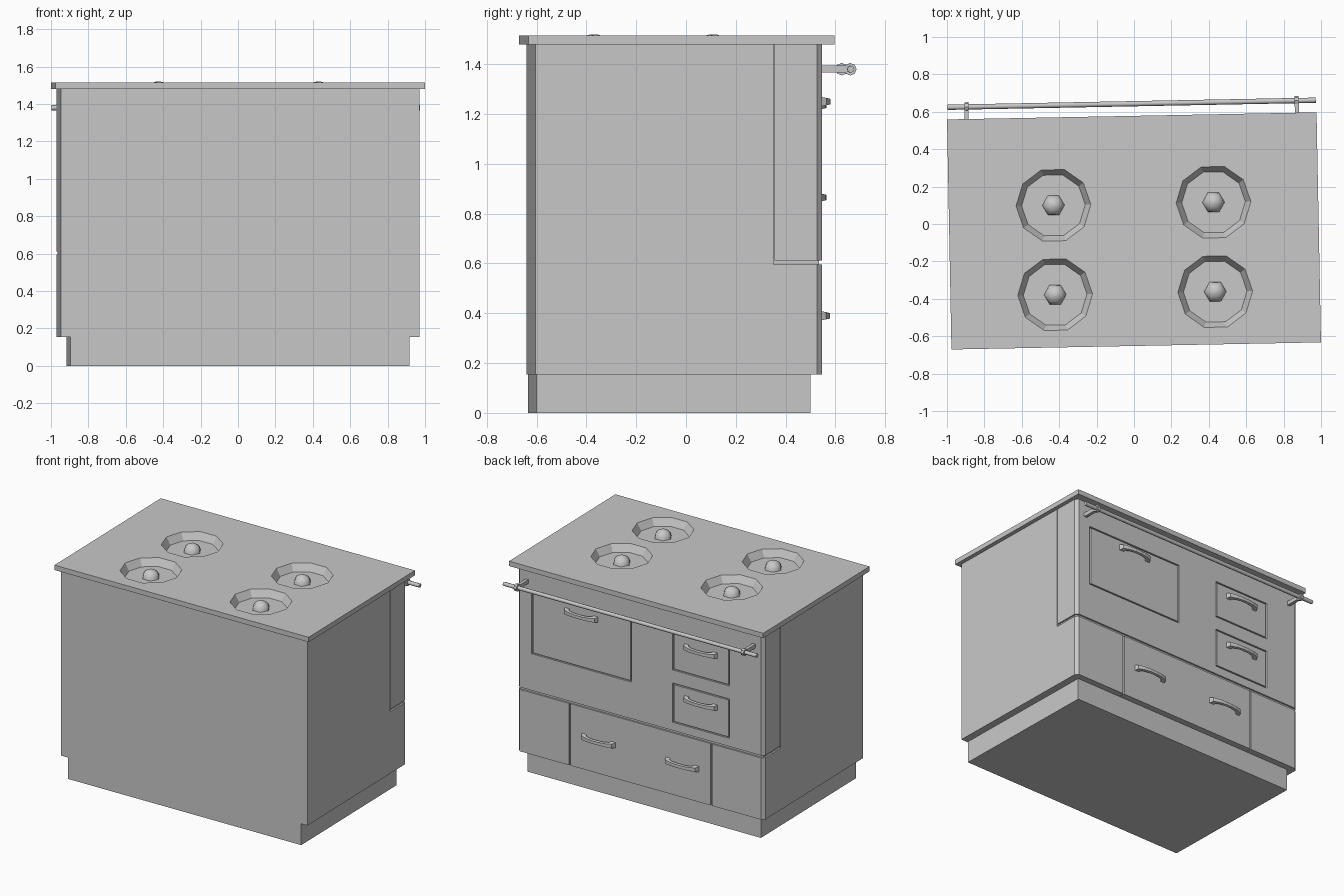
import bpy, bmesh
from math import radians, pi, cos, sin
from mathutils import Matrix, Vector

cube = bpy.data.objects.get("Cube")
if cube:
    bpy.data.objects.remove(cube, do_unlink=True)

# Single enamel colour
grey = bpy.data.materials.new("grey_enamel")
grey.use_nodes = True
grey.diffuse_color = (0.58, 0.58, 0.58, 1)
grey.node_tree.nodes["Principled BSDF"].inputs["Base Color"].default_value = grey.diffuse_color

# The whole stove stands slightly turned about the vertical
PLACE = Matrix.Translation((0, -0.037, 0)) @ Matrix.Rotation(radians(1.1), 4, 'Z')


def finish(name, bm):
    bmesh.ops.recalc_face_normals(bm, faces=bm.faces)
    mesh = bpy.data.meshes.new(name)
    bm.to_mesh(mesh)
    bm.free()
    mesh.materials.append(grey)
    obj = bpy.data.objects.new(name, mesh)
    bpy.context.collection.objects.link(obj)
    obj.matrix_world = PLACE
    return obj


def add_loft(bm, rings, smooth=False):
    loops = [[bm.verts.new(p) for p in ring] for ring in rings]
    n = len(loops[0])
    for a, b in zip(loops, loops[1:]):
        for i in range(n):
            j = (i + 1) % n
            bm.faces.new((a[i], a[j], b[j], b[i])).smooth = smooth
    bm.faces.new(loops[0])
    bm.faces.new(loops[-1])


def prism(name, outline, z0, z1):
    bm = bmesh.new()
    add_loft(bm, [[(x, y, z) for x, y in outline] for z in (z0, z1)])
    return finish(name, bm)


def box(name, x0, x1, y0, y1, z0, z1):
    return prism(name, [(x0, y0), (x1, y0), (x1, y1), (x0, y1)], z0, z1)


def lathe(name, profile, sides, places, smooth=False):
    bm = bmesh.new()
    for place in places:
        rings = [[place @ Vector((r * cos(2 * pi * i / sides), r * sin(2 * pi * i / sides), z))
                  for i in range(sides)] for r, z in profile]
        add_loft(bm, rings, smooth)
    return finish(name, bm)


def cut(targets, cutter):
    for target in targets:
        mod = target.modifiers.new("cut", 'BOOLEAN')
        mod.operation = 'DIFFERENCE'
        mod.solver = 'EXACT'
        mod.object = cutter
        bpy.context.view_layer.update()
        graph = bpy.context.evaluated_depsgraph_get()
        mesh = bpy.data.meshes.new_from_object(target.evaluated_get(graph))
        target.modifiers.clear()
        target.data = mesh
    bpy.data.objects.remove(cutter, do_unlink=True)


W, FACE, SEAM, CH = 0.959, 0.565, 0.37, 0.02
BASE, GAP0, GAP1, RIM, TOP = 0.155, 0.595, 0.612, 1.48, 1.515

# Plinth, carcass, recessed core behind the panels, and hob slab
box("plinth", -0.907, 0.907, -0.58, 0.52, 0, BASE)
carcass = box("carcass", -W, W, -0.585, SEAM, BASE, RIM)
box("panel_core", -W + 0.012, W - 0.012, SEAM - 0.01, FACE - 0.012, BASE + 0.002, RIM)
slab = box("hob_slab", -0.988, 0.988, -0.615, 0.615, RIM, TOP)

# Burner wells with domed centres
spots = [Matrix.Translation((x, y, TOP)) for x in (-0.428, 0.428) for y in (-0.333, 0.145)]
cut([carcass, slab], lathe("well_cutter", [(0.17, -0.05), (0.2, 0), (0.2, 0.02)], 10, spots))
dome = [(0.06 * cos(a), 0.056 * sin(a) - 0.051) for a in (0, 0.4, 0.8, 1.15, 1.45)]
lathe("burner_domes", dome, 6, spots, True)

# Upper panel with chamfered corners
upper = prism("upper_panel", [(-W, SEAM + 0.005), (W, SEAM + 0.005), (W, FACE - CH),
                              (W - CH, FACE), (CH - W, FACE), (-W, FACE - CH)], GAP1, RIM)

# Lower panels: drawer in the middle, chamfered fixed panel on each side
box("drawer", -0.545, 0.545, SEAM, FACE, BASE, GAP0)
for side, s in (("left", 1), ("right", -1)):
    prism(side + "_lower_panel", [(s * 0.555, SEAM), (s * W, SEAM), (s * W, FACE - CH),
                                  (s * (W - CH), FACE), (s * 0.555, FACE)], BASE, GAP0)

# Doors set into the upper panel with a narrow gap around
doors = {"oven_door": (0.07, 0.846, 0.873, 1.31),
         "firebox_door": (-0.693, -0.25, 1.043, 1.31),
         "ash_door": (-0.693, -0.25, 0.67, 0.95)}
for name, (x0, x1, z0, z1) in doors.items():
    cut([upper], box("door_cutter", x0, x1, FACE - 0.012, FACE + 0.05, z0, z1))
    g = 0.009
    box(name, x0 + g, x1 - g, FACE - 0.013, FACE, z0 + g, z1 - g)


# Arched pull handles, thinner towards the outside
def handle(name, x, z):
    half = [(0.13, 0), (0.118, 0.028), (0.07, 0.041), (0.025, 0.046)]
    inner = [(0.025, 0.03), (0.065, 0.026), (0.09, 0.016), (0.095, 0)]
    side = half + inner
    bm = bmesh.new()
    outline = [(-u, v) for u, v in half] + [(u, v) for u, v in reversed(half)]
    outline += [(u, v) for u, v in reversed(inner)] + [(-u, v) for u, v in inner]
    rings = [[(x + u, FACE - 0.002 + v, z + s * (0.02 - 0.2 * v)) for u, v in outline]
             for s in (-1, 1)]
    add_loft(bm, rings)
    finish(name, bm)


handle("oven_handle", 0.458, 1.25)
handle("firebox_handle", -0.471, 1.235)
handle("ash_handle", -0.471, 0.865)
handle("drawer_left_handle", 0.325, 0.39)
handle("drawer_right_handle", -0.325, 0.39)

# Towel rail on two bracketed rings
RAIL_Y, RAIL_Z = 0.68, 1.38


def along_x(x):
    return Matrix.Translation((x, RAIL_Y, RAIL_Z)) @ Matrix.Rotation(pi / 2, 4, 'Y')


lathe("towel_rail", [(0.014, -0.985), (0.014, 0.985)], 8, [along_x(0)], True)
lathe("rail_rings", [(0.025, -0.011), (0.025, 0.011)], 8, [along_x(-0.883), along_x(0.883)])
for side, x in (("left", 0.883), ("right", -0.883)):
    box(side + "_rail_bracket", x - 0.011, x + 0.011, FACE - 0.005, RAIL_Y - 0.012,
        RAIL_Z - 0.014, RAIL_Z + 0.014)
